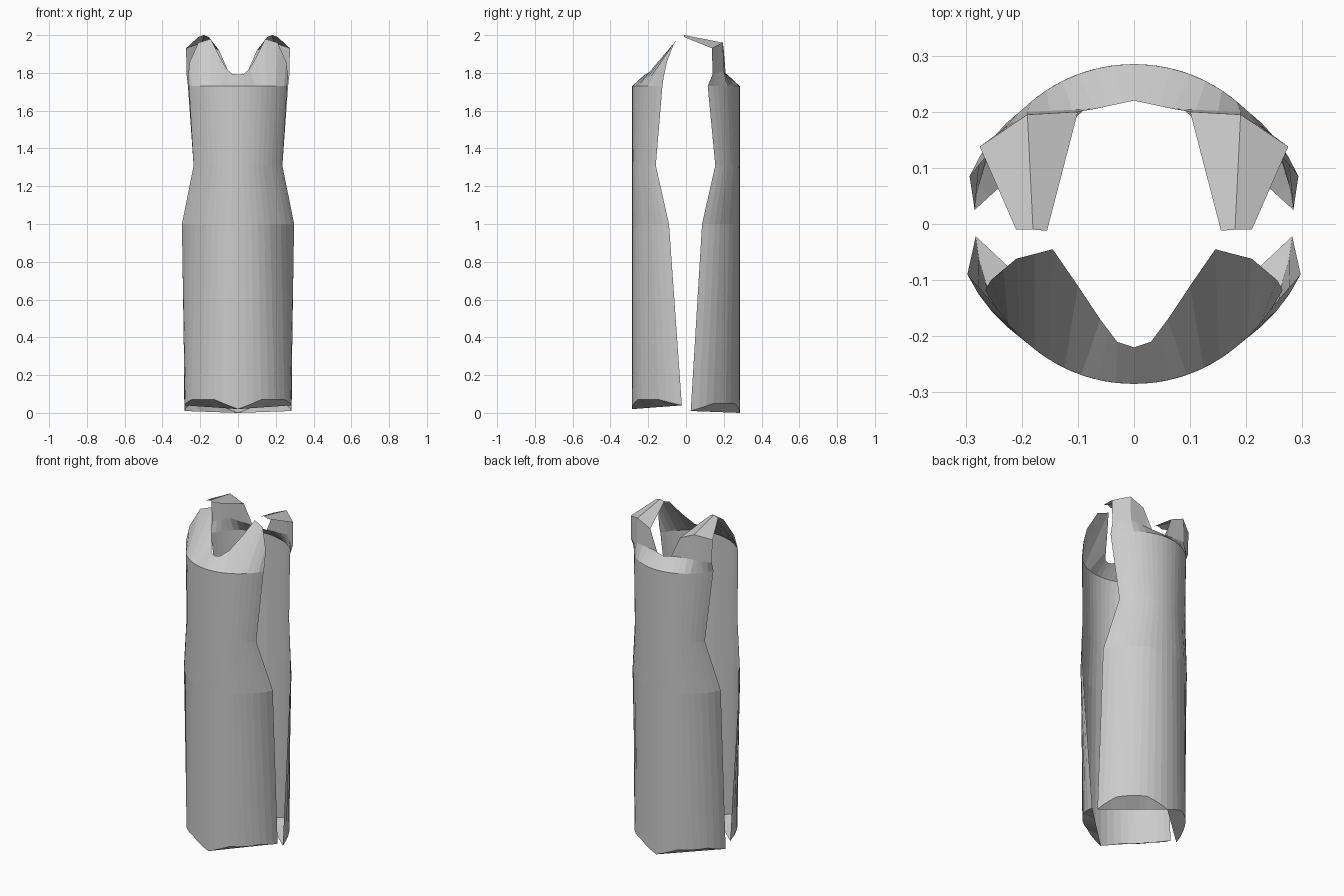
import bpy
import math

cube = bpy.data.objects.get("Cube")
if cube:
    bpy.data.objects.remove(cube, do_unlink=True)

RADIUS = 0.285
COLS = 10          # columns in half a panel

cloth = bpy.data.materials.new("grey_cloth")
cloth.use_nodes = True
GREY = (0.6, 0.6, 0.6, 1)
cloth.diffuse_color = GREY
cloth.node_tree.nodes["Principled BSDF"].inputs["Base Color"].default_value = GREY


def arc_row(z, edge_x, edge_y):
    """Half ring from the centre line to the side edge, flaring near the edge."""
    angle, reach = math.atan2(edge_x, edge_y), math.hypot(edge_x, edge_y)
    row = []
    for i in range(COLS + 1):
        u = i / COLS
        r = RADIUS + (reach - RADIUS) * max(0, (u - 0.6) / 0.4)
        row.append((r * math.sin(angle * u), r * math.cos(angle * u), z))
    return row


def sample(keys):
    """Points along a polyline of (column, x, y, z) keys."""
    row = []
    for i in range(COLS + 1):
        for a, b in zip(keys, keys[1:]):
            if a[0] <= i <= b[0]:
                t = (i - a[0]) / (b[0] - a[0])
                row.append(tuple(p + (q - p) * t for p, q in zip(a[1:], b[1:])))
                break
    return row


def hem_rows(edge_x, edge_y, z_mid, z_side, z_arch):
    """Straight bottom chord, and the arched hem above it."""
    low = sample([(0, 0, RADIUS, z_mid), (COLS, edge_x, edge_y, z_side)])
    arch = sample([(0, 0, 0, z_mid), (3, 0, 0, z_arch),
                   (7, 0, 0, z_arch), (COLS, 0, 0, z_side)])
    ring = arc_row(0, edge_x, edge_y)
    ring[-1] = low[-1]
    return [low, [(p[0], p[1], a[2]) for p, a in zip(ring, arch)]]


def build_panel(name, rows, side, strap_from=0):
    """Half panel from rows; side is -1 for front, 1 for back; mirrored in x."""
    verts = [(x, y * side, z) for row in rows for x, y, z in row]
    width = COLS + 1
    faces = []
    for r in range(len(rows) - 1):
        first = strap_from if r == len(rows) - 2 else 0
        for c in range(first, COLS):
            a = r * width + c
            face = (a, a + 1, a + width + 1, a + width)
            faces.append(face if side < 0 else face[::-1])
    mesh = bpy.data.meshes.new(name)
    mesh.from_pydata(verts, [], faces)
    mesh.materials.append(cloth)

    import bmesh
    bm = bmesh.new()
    bm.from_mesh(mesh)
    bmesh.ops.remove_doubles(bm, verts=bm.verts, dist=0.0005)
    loose = [v for v in bm.verts if not v.link_faces]
    bmesh.ops.delete(bm, geom=loose, context='VERTS')
    bm.to_mesh(mesh)
    bm.free()

    obj = bpy.data.objects.new(name, mesh)
    bpy.context.collection.objects.link(obj)
    mirror = obj.modifiers.new("mirror", 'MIRROR')
    mirror.use_clip = True
    return obj


# Front panel: hem, waist, chest, then a bib leaning back to two shoulder points
neckline = sample([(0, 0, 0.22, 1.79), (1, 0.03, 0.21, 1.795),
                   (3, 0.06, 0.17, 1.82), (4, 0.1, 0.11, 1.89),
                   (5, 0.145, 0.045, 1.98), (7, 0.21, 0.062, 1.96),
                   (9, 0.255, 0.1, 1.86), (10, 0.265, 0.118, 1.78)])
build_panel("front_panel",
            hem_rows(0.282, 0.022, 0.02, 0.04, 0.07)
            + [arc_row(1.0, 0.297, 0.09), arc_row(1.31, 0.235, 0.16),
               arc_row(1.73, 0.26, 0.125), neckline], -1)

# Back panel: the same body, with straps folding forward over the shoulders
collar = sample([(0, 0, 0.22, 1.79), (3, 0.07, 0.205, 1.8),
                 (6, 0.19, 0.2, 1.81), (10, 0.272, 0.14, 1.79)])
ridge = sample([(0, 0, 0.2, 1.8), (3, 0.1, 0.2, 1.92),
                (6, 0.19, 0.195, 1.96), (10, 0.275, 0.138, 1.93)])
tip = sample([(0, 0.1, 0, 2), (3, 0.155, -0.012, 1.99),
              (6, 0.18, -0.01, 2.0), (10, 0.21, -0.01, 1.99)])
build_panel("back_panel",
            hem_rows(0.284, 0.025, 0.0, 0.01, 0.05)
            + [arc_row(1.0, 0.293, 0.085), arc_row(1.31, 0.235, 0.155),
               arc_row(1.73, 0.265, 0.115), collar,
               collar[:3] + ridge[3:], collar[:3] + tip[3:]], 1, strap_from=3)
